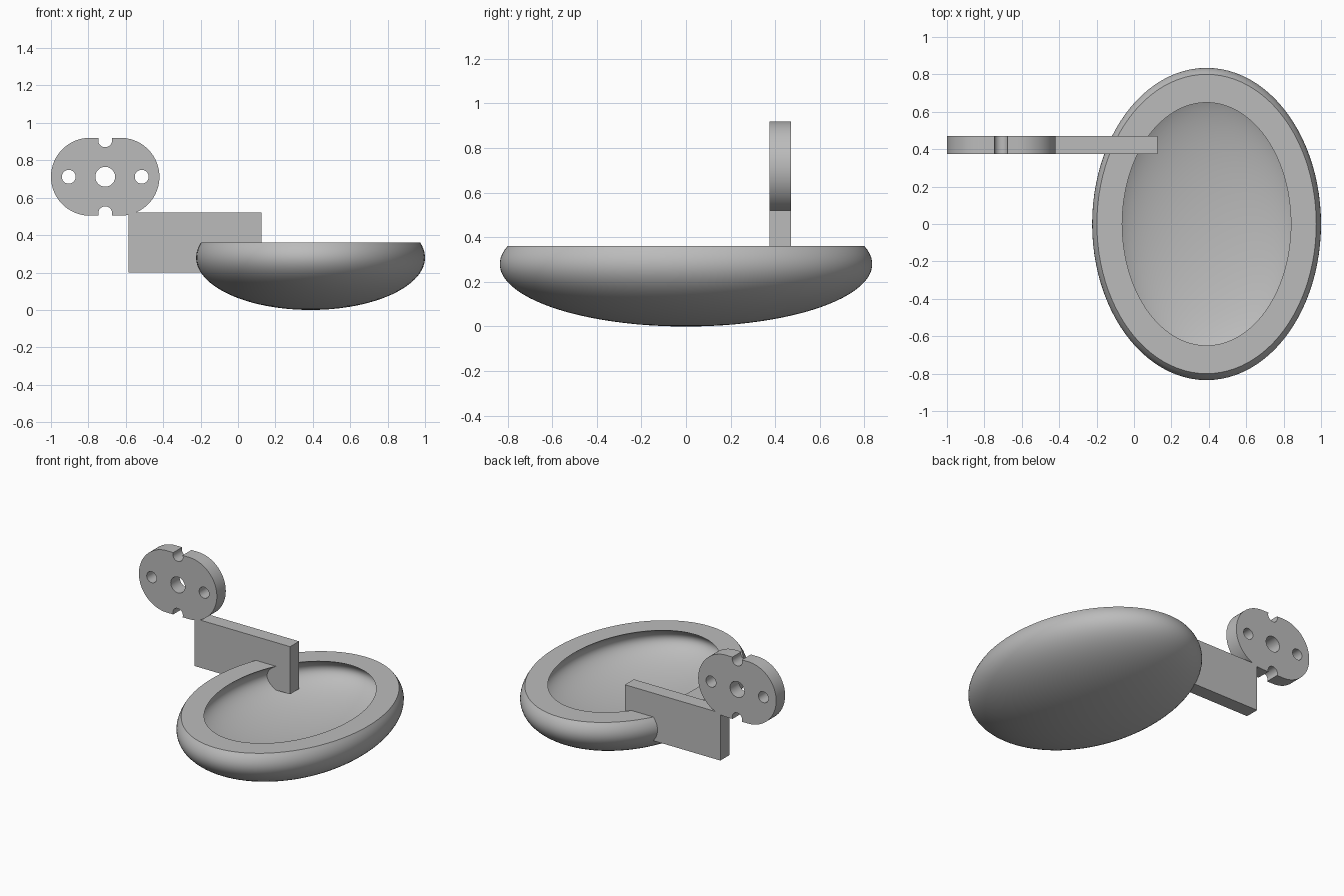
import bpy, bmesh
from math import sin, cos, pi, asin, radians

if "Cube" in bpy.data.objects:
    bpy.data.objects.remove(bpy.data.objects["Cube"])

grey = bpy.data.materials.new("plain grey")
grey.diffuse_color = (0.5, 0.5, 0.5, 1)
grey.use_nodes = True
grey.node_tree.nodes["Principled BSDF"].inputs["Base Color"].default_value = grey.diffuse_color


def finish(obj, smooth=True):
    """Give the part its material and smooth its curved faces."""
    obj.data.materials.clear()
    obj.data.materials.append(grey)
    bpy.ops.object.select_all(action='DESELECT')
    obj.select_set(True)
    bpy.context.view_layer.objects.active = obj
    if smooth:
        bpy.ops.object.shade_smooth_by_angle(angle=radians(35))


def mesh_object(name, bm):
    bmesh.ops.recalc_face_normals(bm, faces=bm.faces)
    me = bpy.data.meshes.new(name)
    bm.to_mesh(me)
    bm.free()
    obj = bpy.data.objects.new(name, me)
    bpy.context.collection.objects.link(obj)
    return obj


# Oval dish: two nested ellipsoids around one centre, cut flat at the rim
CX, CZ, RIM, WALL, SEG, STEPS = 0.388, 0.28, 0.36, 0.105, 96, 28
outer = (0.612, 0.835, 0.28)
inner = tuple(r - WALL for r in outer)


def levels(radii):
    """Rings (rx, ry, z) from near the bottom pole up to the rim."""
    a, b, c = radii
    top = asin((RIM - CZ) / c)
    for i in range(1, STEPS + 1):
        t = -pi / 2 + (top + pi / 2) * i / STEPS
        yield a * cos(t), b * cos(t), CZ + c * sin(t)


bm = bmesh.new()
rings = []
for rx, ry, z in list(levels(outer)) + list(levels(inner))[::-1]:
    rings.append([bm.verts.new((CX + rx * cos(2 * pi * k / SEG),
                                ry * sin(2 * pi * k / SEG), z)) for k in range(SEG)])
for lo, hi in zip(rings, rings[1:]):
    for k in range(SEG):
        n = (k + 1) % SEG
        bm.faces.new((lo[k], lo[n], hi[n], hi[k]))
for ring, z in ((rings[0], CZ - outer[2]), (rings[-1], CZ - inner[2])):
    pole = bm.verts.new((CX, 0, z))
    for k in range(SEG):
        bm.faces.new((pole, ring[k], ring[(k + 1) % SEG]))
finish(mesh_object("oval_dish", bm))

# Support bar passing through the dish wall
Y0, Y1 = 0.375, 0.47
bm = bmesh.new()
bmesh.ops.create_cube(bm, size=1)
for v in bm.verts:
    v.co = (-0.23 + v.co.x * 0.71, (Y0 + Y1) / 2 + v.co.y * (Y1 - Y0), 0.36 + v.co.z * 0.32)
finish(mesh_object("support_bar", bm), smooth=False)

# Mounting plate: stadium outline with two edge notches and three holes
R, HALF, OFF, HOLE = 0.208, 0.082, 0.195, 0.037
lip = asin((R - OFF) / HOLE)


def arc(cx, cy, r, a0, a1, n):
    return [(cx + r * cos(a0 + (a1 - a0) * i / n), cy + r * sin(a0 + (a1 - a0) * i / n))
            for i in range(n + 1)]


outline = (arc(HALF, 0, R, -pi / 2, pi / 2, 48)
           + arc(0, OFF, HOLE, lip, -pi - lip, 28)
           + arc(-HALF, 0, R, pi / 2, 3 * pi / 2, 48)
           + arc(0, -OFF, HOLE, pi + lip, -lip, 28))
holes = [arc(x, 0, r, 0, 2 * pi, 36)[:-1] for x, r in ((-OFF, HOLE), (0, 0.053), (OFF, HOLE))]

curve = bpy.data.curves.new("mounting_plate", 'CURVE')
curve.dimensions = '2D'
curve.fill_mode = 'BOTH'
curve.extrude = (Y1 - Y0) / 2
for pts in [outline] + holes:
    spline = curve.splines.new('POLY')
    spline.points.add(len(pts) - 1)
    for p, (x, y) in zip(spline.points, pts):
        p.co = (x, y, 0, 1)
    spline.use_cyclic_u = True
plate = bpy.data.objects.new("mounting_plate", curve)
bpy.context.collection.objects.link(plate)
plate.location = (-0.71, (Y0 + Y1) / 2, 0.712)
plate.rotation_euler = (pi / 2, 0, 0)
bpy.ops.object.select_all(action='DESELECT')
plate.select_set(True)
bpy.context.view_layer.objects.active = plate
bpy.ops.object.convert(target='MESH')
plate = bpy.context.view_layer.objects.active
bm = bmesh.new()
bm.from_mesh(plate.data)
bmesh.ops.remove_doubles(bm, verts=bm.verts, dist=0.0001)
bmesh.ops.recalc_face_normals(bm, faces=bm.faces)
bm.to_mesh(plate.data)
bm.free()
finish(plate)
